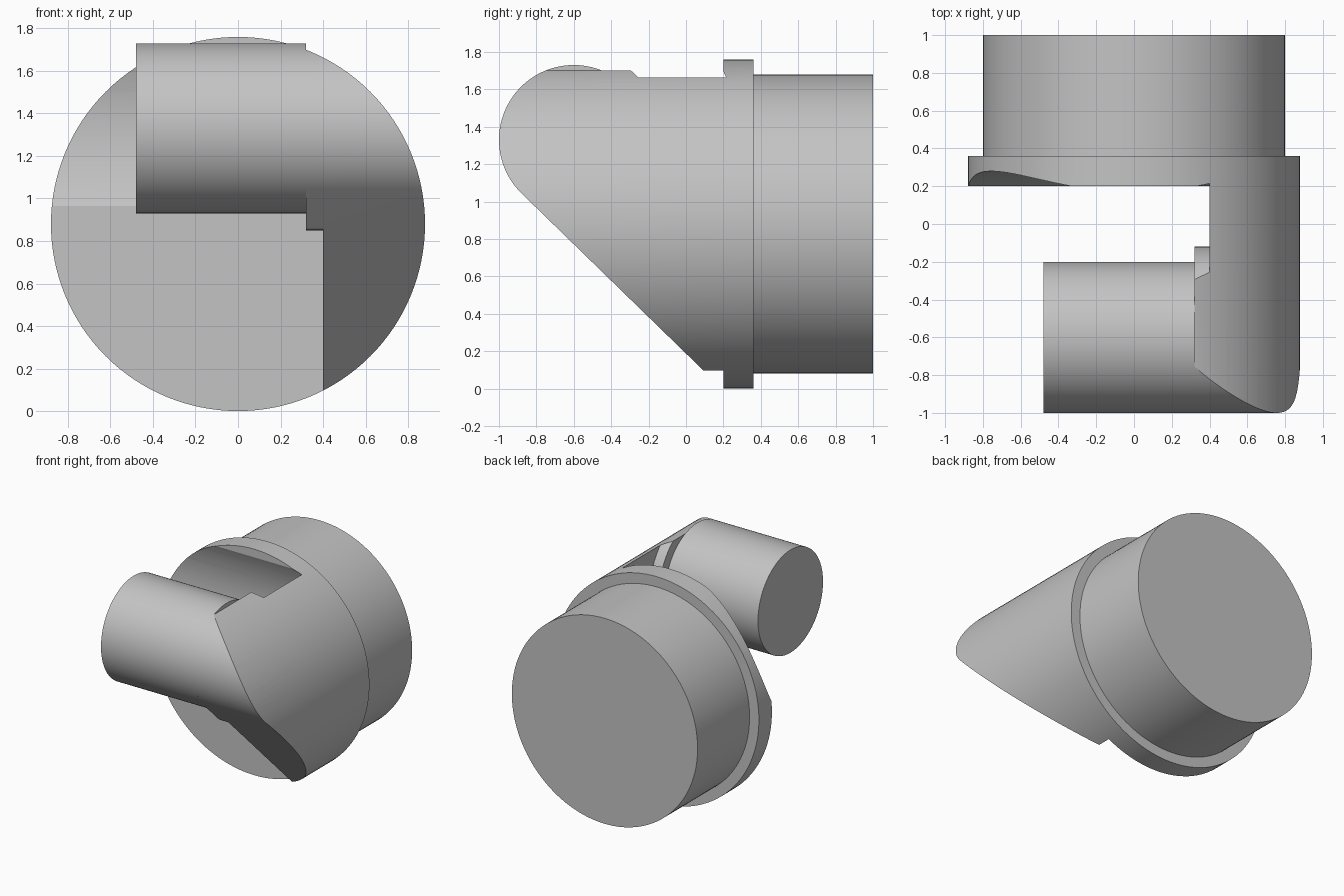
import bpy, bmesh
from math import pi, sin, cos, radians
from mathutils import Matrix

SEGMENTS = 128
SHAFT_Z = 0.88                  # height of the main axis
PIN_Y, PIN_Z = -0.6, 1.33       # crank pin axis

old = bpy.data.objects.get("Cube")
if old:
    bpy.data.objects.remove(old, do_unlink=True)

steel = bpy.data.materials.new("grey steel")
steel.use_nodes = True
GREY = (0.55, 0.55, 0.55, 1)
steel.diffuse_color = GREY
steel.node_tree.nodes["Principled BSDF"].inputs["Base Color"].default_value = GREY


def finish(name, bm):
    bmesh.ops.recalc_face_normals(bm, faces=bm.faces)
    mesh = bpy.data.meshes.new(name)
    bm.to_mesh(mesh)
    bm.free()
    mesh.materials.append(steel)
    obj = bpy.data.objects.new(name, mesh)
    bpy.context.collection.objects.link(obj)
    return obj


def cylinder(name, axis, radius, start, end):
    """Cylinder on the main axis (y) or on the pin axis (x)."""
    mid = (start + end) / 2
    if axis == "y":
        place = Matrix.Translation((0, mid, SHAFT_Z)) @ Matrix.Rotation(pi / 2, 4, "X")
    else:
        place = Matrix.Translation((mid, PIN_Y, PIN_Z)) @ Matrix.Rotation(pi / 2, 4, "Y")
    bm = bmesh.new()
    bmesh.ops.create_cone(bm, cap_ends=True, segments=SEGMENTS, radius1=radius,
                          radius2=radius, depth=end - start, matrix=place)
    return finish(name, bm)


def prism(name, outline, start, end):
    """Side outline of (y, z) points extruded along x."""
    bm = bmesh.new()
    face = bm.faces.new([bm.verts.new((start, y, z)) for y, z in outline])
    new = bmesh.ops.extrude_face_region(bm, geom=[face])["geom"]
    bmesh.ops.translate(bm, vec=(end - start, 0, 0),
                        verts=[v for v in new if isinstance(v, bmesh.types.BMVert)])
    return finish(name, bm)


def combine(target, cutter, operation):
    mod = target.modifiers.new(operation.lower(), "BOOLEAN")
    mod.operation, mod.solver, mod.object = operation, "EXACT", cutter
    bpy.context.view_layer.objects.active = target
    bpy.ops.object.modifier_apply(modifier=mod.name)
    bpy.data.objects.remove(cutter, do_unlink=True)


# Rod clearance: open slot plus a round relief, leaving the collar beside the pin
slot = prism("rod_clearance", [(-1.3, -0.2), (0.2, -0.2), (0.2, 2), (-1.3, 2)], -1.2, 0.4)
combine(slot, cylinder("relief", "x", 0.88, -1.2, 0.4), "UNION")
combine(slot, cylinder("collar_keep", "x", 0.48, 0.32, 0.6), "DIFFERENCE")

# Side outline: round nose around the pin, sloping underside, full flange depth
nose = [(PIN_Y + 0.4 * cos(radians(a)), PIN_Z + 0.4 * sin(radians(a)))
        for a in range(90, 227, 2)]
outline = nose + [(0.1, 0.09), (0.1, -0.2), (0.5, -0.2), (0.5, 2), (PIN_Y, 2)]

# Web and flange in one piece
web = cylinder("web_and_flange", "y", 0.88, -1.1, 0.36)
combine(web, prism("side_shape", outline, -1.2, 1.2), "INTERSECT")
combine(web, slot, "DIFFERENCE")

# Main shaft and crank pin
shaft = cylinder("main_shaft", "y", 0.8, 0.36, 1)
pin = cylinder("crank_pin", "x", 0.4, -0.48, 0.32)

bpy.ops.object.select_all(action="DESELECT")
for part in (web, shaft, pin):
    part.select_set(True)
bpy.context.view_layer.objects.active = web
bpy.ops.object.shade_smooth_by_angle(angle=radians(20))
